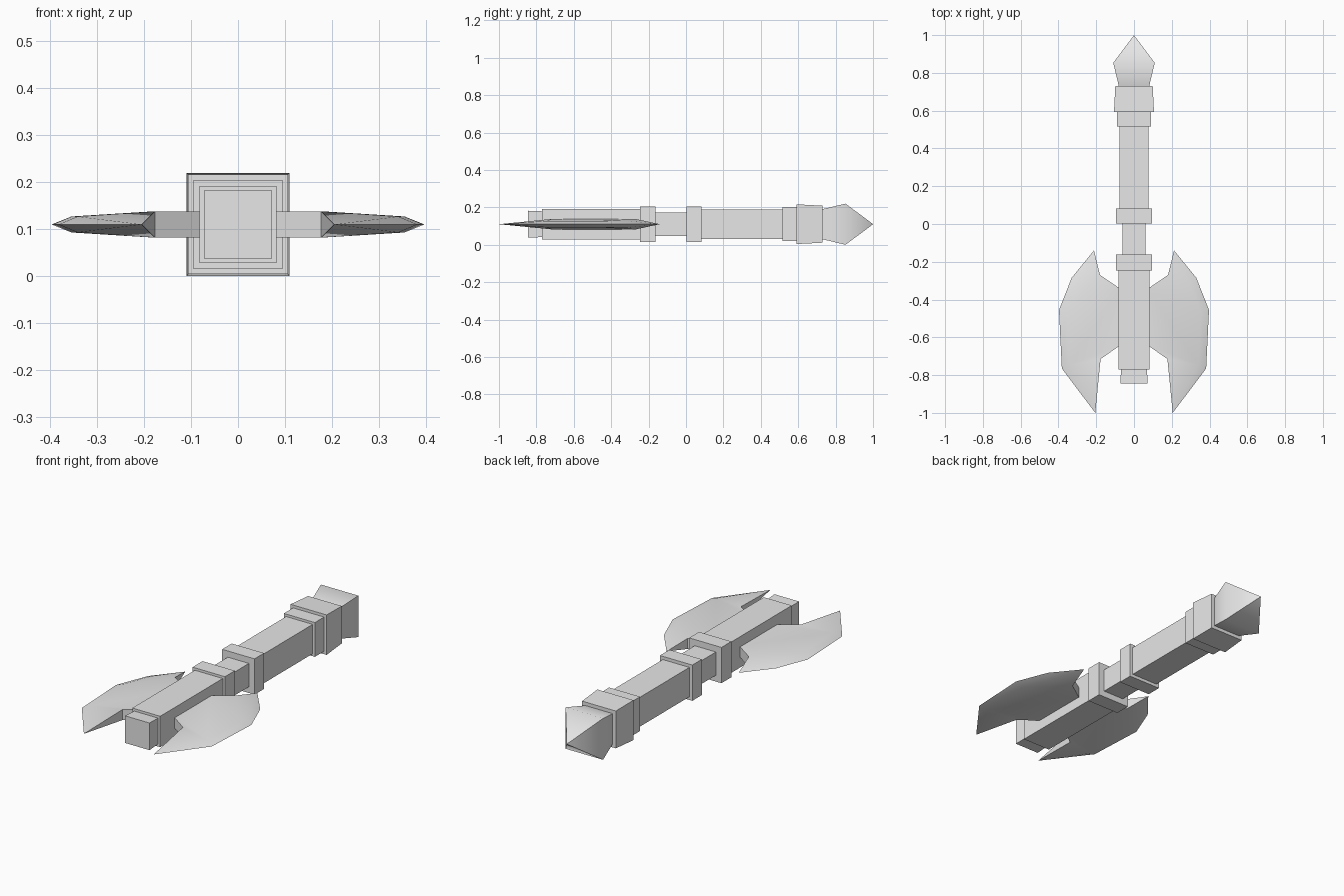
import bpy, bmesh, math

cube = bpy.data.objects.get("Cube")
if cube:
    bpy.data.objects.remove(cube, do_unlink=True)

MID = 0.11  # height of the axe's long axis

grey = bpy.data.materials.new("plain_grey")
grey.use_nodes = True
grey.diffuse_color = (0.8, 0.8, 0.8, 1)
grey.node_tree.nodes["Principled BSDF"].inputs["Base Color"].default_value = (0.8, 0.8, 0.8, 1)


def finish(name, bm, smooth_angle=None):
    """Turn a bmesh into a named object with the shared material."""
    bmesh.ops.recalc_face_normals(bm, faces=bm.faces)
    mesh = bpy.data.meshes.new(name)
    bm.to_mesh(mesh)
    bm.free()
    mesh.materials.append(grey)
    obj = bpy.data.objects.new(name, mesh)
    bpy.context.collection.objects.link(obj)
    if smooth_angle:
        bpy.ops.object.select_all(action='DESELECT')
        obj.select_set(True)
        bpy.context.view_layer.objects.active = obj
        bpy.ops.object.shade_smooth_by_angle(angle=math.radians(smooth_angle))
    return obj


def square_loft(name, stations, smooth_angle=None):
    """Square section lofted along y; stations are (y, half width)."""
    bm = bmesh.new()
    rings = []
    for y, r in stations:
        if r == 0:
            rings.append([bm.verts.new((0, y, MID))] * 4)
        else:
            rings.append([bm.verts.new((sx * r, y, MID + sz * r))
                          for sx, sz in ((-1, -1), (1, -1), (1, 1), (-1, 1))])
    for a, b in zip(rings, rings[1:]):
        for i in range(4):
            j = (i + 1) % 4
            bm.faces.new(list(dict.fromkeys((a[i], a[j], b[j], b[i]))))
    for ring in (rings[0], rings[-1]):
        if len(set(ring)) == 4:
            bm.faces.new(ring)
    return finish(name, bm, smooth_angle)


# Shaft, from the head end to the pommel
square_loft("head_cap", [(-0.845, 0.072), (-0.77, 0.069)])
square_loft("head_block", [(-0.77, 0.082), (-0.24, 0.082)])
square_loft("head_collar", [(-0.245, 0.095), (-0.162, 0.095)])
square_loft("neck", [(-0.165, 0.062), (0.01, 0.062)])
square_loft("grip_front_collar", [(0.003, 0.095), (0.083, 0.095)])
square_loft("grip", [(0.08, 0.078), (0.52, 0.078)])
square_loft("grip_rear_collar", [(0.515, 0.091), (0.595, 0.091)])
square_loft("pommel_collar", [(0.592, 0.106), (0.73, 0.099)])
square_loft("pommel", [(0.728, 0.08), (0.853, 0.11), (1.0, 0)], 60)


def blade(name, side):
    """Double-bevelled axe blade; thick inner wall, thin outer edge."""
    bm = bmesh.new()

    def vert(x, y, z=0):
        return bm.verts.new((side * x, y, MID + z))

    rear_tip, front_tip = vert(0.212, -0.14), vert(0.205, -1.0)
    edge = [vert(0.33, -0.285), vert(0.397, -0.455), vert(0.382, -0.765)]
    walls = []
    for s in (1, -1):
        inner = [vert(x, y, s * 0.028) for x, y in
                 ((0.18, -0.27), (0.07, -0.345), (0.07, -0.64), (0.177, -0.715))]
        ridge = [vert(x, y, s * z) for x, y, z in
                 ((0.295, -0.31, 0.018), (0.355, -0.465, 0.017), (0.342, -0.745, 0.017))]
        # Flat of the blade
        bm.faces.new((rear_tip, inner[0], ridge[0]))
        bm.faces.new((inner[0], inner[1], ridge[1], ridge[0]))
        bm.faces.new((inner[1], inner[2], ridge[2], ridge[1]))
        bm.faces.new((inner[2], inner[3], ridge[2]))
        bm.faces.new((inner[3], front_tip, ridge[2]))
        # Sharpened bevel
        bm.faces.new((rear_tip, ridge[0], edge[0]))
        for i in range(2):
            bm.faces.new((ridge[i], ridge[i + 1], edge[i + 1], edge[i]))
        bm.faces.new((ridge[2], front_tip, edge[2]))
        walls.append(inner)
    # Inner wall
    top, low = walls
    bm.faces.new((rear_tip, top[0], low[0]))
    for i in range(3):
        bm.faces.new((top[i], top[i + 1], low[i + 1], low[i]))
    bm.faces.new((top[3], front_tip, low[3]))
    finish(name, bm, 35)


blade("left_blade", 1)
blade("right_blade", -1)
